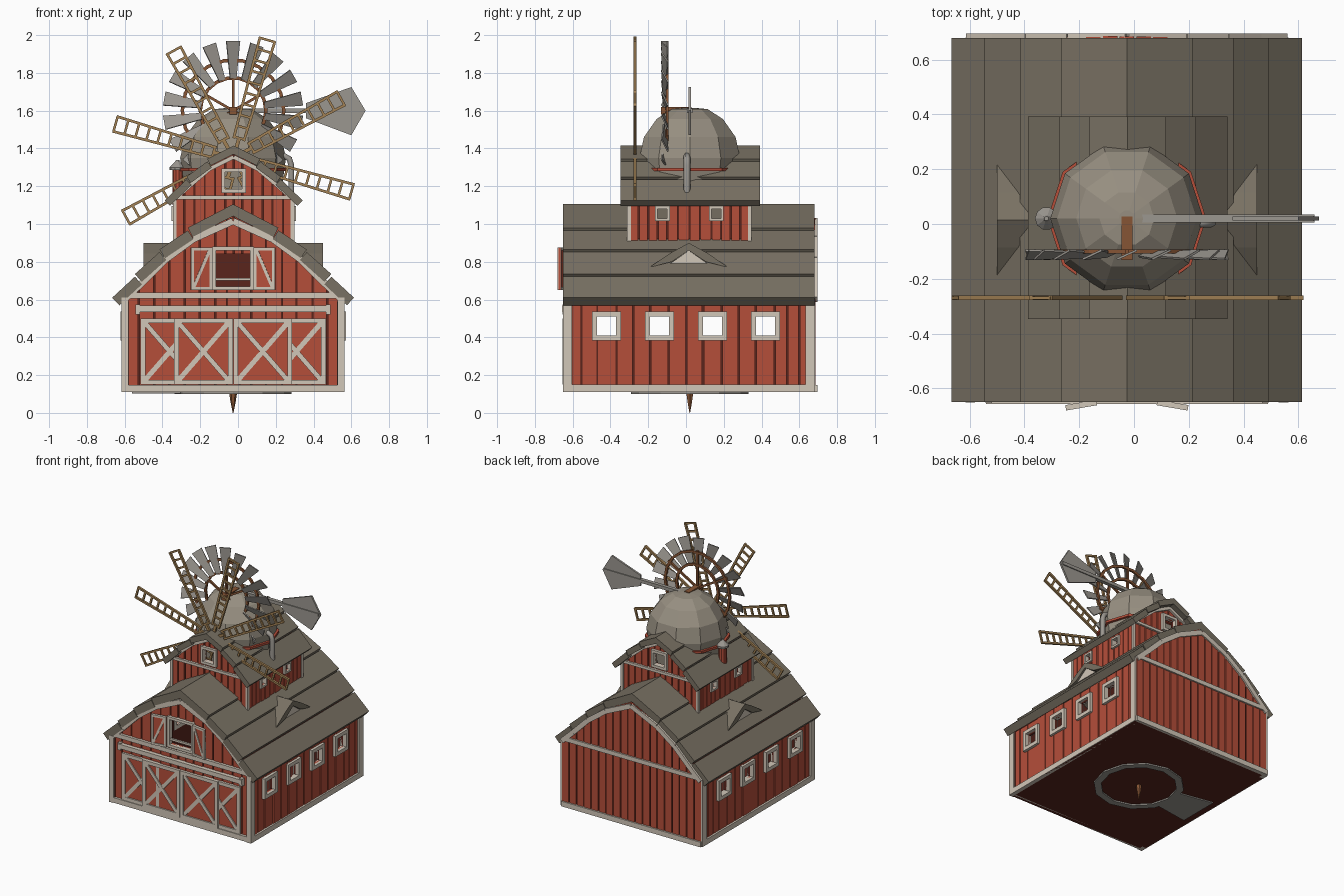
import bpy, bmesh, random
from math import pi, sin, cos, radians, tau
from mathutils import Matrix, Vector

if "Cube" in bpy.data.objects:
    bpy.data.objects.remove(bpy.data.objects["Cube"])
random.seed(3)
RED, DARK = (.46, .077, .042), (.10, .018, .012)
WHITE, ROOF = (.64, .57, .48), (.19, .165, .125)
STEEL, DOME = (.33, .31, .28), (.31, .275, .22)
RUST, TAN = (.24, .09, .035), (.36, .22, .09)
parts = {}


def B(name, col):
    if name not in parts:
        parts[name] = (bmesh.new(), col)
    return parts[name][0]


def prism(bm, pts, d0, d1, M):
    """Outline in (u, z), extruded outward (-y) from d0 to d1."""
    n = len(pts)
    v = [bm.verts.new(M @ Vector((u, -d, z))) for d in (d0, d1) for u, z in pts]
    bm.faces.new(v[:n])
    bm.faces.new(v[n:])
    for i in range(n):
        j = (i + 1) % n
        bm.faces.new((v[i], v[j], v[n + j], v[n + i]))


def rect(bm, a, b, z0, z1, d0, d1, M):
    prism(bm, [(a, z0), (b, z0), (b, z1), (a, z1)], d0, d1, M)


def bar(bm, p, q, w, d0, d1, M):
    p, q = Vector(p), Vector(q)
    t = (q - p).normalized()
    n = Vector((-t.y, t.x)) * w / 2
    prism(bm, [p - n, q - n, q + n, p + n], d0, d1, M)


def frame(bm, a, b, z0, z1, w, d0, d1, M):
    rect(bm, a - w, b + w, z1, z1 + w, d0, d1, M)
    rect(bm, a - w, b + w, z0 - w, z0, d0, d1, M)
    rect(bm, a - w, a, z0, z1, d0, d1, M)
    rect(bm, b, b + w, z0, z1, d0, d1, M)


def lathe(bm, prof, n, M, loop=False):
    rings = [[bm.verts.new(M @ Vector((r * cos(tau * i / n), r * sin(tau * i / n), z)))
              for i in range(n)] for r, z in prof]
    pairs = list(zip(rings, rings[1:])) + ([(rings[-1], rings[0])] if loop else [])
    for a, b in pairs:
        for i in range(n):
            j = (i + 1) % n
            bm.faces.new((a[i], a[j], b[j], b[i]))
    if not loop:
        bm.faces.new(rings[0])
        bm.faces.new(rings[-1])


def interp(prof, u):
    u = abs(u)
    for (x0, z0), (x1, z1) in zip(prof, prof[1:]):
        if u <= x1:
            return z0 + (z1 - z0) * (u - x0) / (x1 - x0)
    return prof[-1][1]


def wall(name, M, h, z0, top, wins, d, step=.075):
    """Boarded wall in columns, split around the window openings."""
    boards, back = B(name + "_boards", RED), B(name + "_backing", DARK)
    spans, cur = [], -h
    for w in sorted(wins):
        spans += [(cur, w[0], None), (w[0], w[1], w)]
        cur = w[1]
    for a, b, w in spans + [(cur, h, None)]:
        n = max(1, round((b - a) / step))
        for i in range(n):
            l, r = a + (b - a) * i / n, a + (b - a) * (i + 1) / n
            dj = d - random.uniform(0, .005)
            for lo, hi in ([(z0, w[2]), (w[3], None)] if w else [(z0, None)]):
                for bm, g, e0, e1 in ((back, 0, d - .03, d - .012), (boards, .004, d - .015, dj)):
                    tl, tr = (hi, hi) if hi else (top(l + g), top(r - g))
                    prism(bm, [(l + g, lo), (r - g, lo), (r - g, tr), (l + g, tl)], e0, e1, M)


def roof(name, prof, th, d0, d1, M):
    bm = B(name, ROOF)
    for s in (1, -1):
        for i, (a, b) in enumerate(zip(prof, prof[1:])):
            p, q = Vector((a[0], a[1] - (.014 if i else 0))), Vector(b)
            t = (q - p).normalized()
            n = Vector((t.y, -t.x)) * th
            pts = [p, q, q + n, p + n if i else Vector((0, p.y - th * 1.15))]
            prism(bm, [(s * v.x, v.y) for v in pts], d0, d1, M)


def arch(bm, prof, w, d0, d1, M):
    for s in (1, -1):
        for a, b in zip(prof, prof[1:]):
            bar(bm, (s * a[0], a[1]), (s * b[0], b[1]), w, d0, d1, M)


def facing(c, deg):
    return Matrix.Translation((c[0], c[1], 0)) @ Matrix.Rotation(radians(deg), 4, 'Z')


# Main barn
C = (-.026, .015)
F, R, K, L = (facing(C, a) for a in (0, 90, 180, -90))
P1 = [(0, 1.105), (.24, .98), (.39, .865), (.52, .735), (.64, .61)]
T1 = [(0, 1.015), (.21, .92), (.36, .81), (.48, .69), (.575, .60)]
roof("main_roof", P1, .055, -.665, .665, F)
rect(B("floor", DARK), -.585, .585, .11, .12, -.66, .66, F)
W = "barn_trim"
trim = B(W, WHITE)
wall("front_wall", F, .58, .12, lambda u: interp(P1, u) - .06, [(-.095, .095, .67, .86)], .645)
wall("back_wall", K, .58, .12, lambda u: interp(P1, u) - .06, [], .672, .06)
for M, s in ((R, 1), (L, -1)):
    ws = [(c - .05, c + .05, .41, .51) for c in (s * y - s * .015 for y in (-.42, -.14, .14, .42))]
    wall("side_wall", M, .65, .12, lambda u: .59, ws, .58)
    for w in ws:
        frame(B("side_windows", WHITE), *w, .027, .545, .597, M)
    rect(trim, -.66, .66, .11, .15, .56, .59, M)
    # Small gabled dormer
    prism(B("dormers", ROOF), [(-.21, .77), (-.1, .845), (0, .9), (.1, .845), (.21, .77),
                               (.09, .8), (0, .86), (-.09, .8)], .28, .475, M)
    prism(B("dormer_panels", WHITE), [(-.1, .79), (.1, .79), (0, .86)], .3, .462, M)
for M, e in ((F, .662), (K, .68)):
    arch(trim, T1, .036, e - .03, e, M)
    rect(trim, -.555, .555, .605, .637, e - .03, e, M)
    rect(trim, -.58, .58, .11, .148, e - .03, e, M)
    for s in (-.572, .572):
        rect(trim, s - .018, s + .018, .11, .61, .618, .667, M)

# Sliding doors and their rail
doors, dt = B("door_panels", RED), B("door_braces", WHITE)
for c, d in ((-.335, .648), (.335, .648), (-.157, .658), (.157, .658)):
    a, b = c - .13, c + .13
    rect(doors, a, b, .16, .49, d - .015, d, F)
    frame(dt, a, b, .175, .475, .026, d - .01, d + .01, F)
    bar(dt, (a, .175), (b, .475), .026, d - .005, d + .007, F)
    bar(dt, (a, .475), (b, .175), .026, d - .005, d + .008, F)
rect(dt, -.515, .515, .535, .568, .64, .672, F)
for s in (-.505, .505):
    rect(dt, s - .012, s + .012, .52, .575, .64, .668, F)

# Loft opening with two shutters
frame(B("loft_frame", WHITE), -.09, .09, .67, .86, .02, .63, .665, F)
rect(B("loft_frame", WHITE), -.09, .09, .7, .715, .64, .655, F)
for s in (1, -1):
    M = F @ Matrix.Translation((s * -.11, -.667, 0)) @ Matrix.Rotation(s * .17, 4, 'Z')
    a, b = sorted((0, -s * .115))
    rect(B("shutter_panels", RED), a, b, .65, .875, -.008, .004, M)
    frame(B("shutter_braces", WHITE), a + .016, b - .016, .666, .86, .016, -.01, .01, M)
    bar(B("shutter_braces", WHITE), (-s * .016, .86), (-s * .1, .666), .016, -.005, .009, M)

# Upper barn
P2 = [(0, 1.415), (.14, 1.345), (.25, 1.25), (.365, 1.125)]
T2 = [(0, 1.355), (.13, 1.29), (.23, 1.205), (.315, 1.13)]
U = (-.023, .018)
UF, UR, UK, UL = (facing(U, a) for a in (0, 90, 180, -90))
roof("upper_roof", P2, .04, -.375, .365, UF)
for M in (UF, UK):
    wall("upper_gable", M, .315, .84, lambda u: interp(P2, u) - .045, [(-.045, .045, 1.185, 1.275)], .325, .06)
    frame(B("upper_windows", WHITE), -.045, .045, 1.185, 1.275, .02, .3, .34, M)
    arch(B("upper_trim", WHITE), T2, .022, .31, .337, M)
    rect(B("upper_trim", WHITE), -.325, .325, 1.13, 1.15, .31, .337, M)
    for s in (-.312, .312):
        rect(B("upper_trim", WHITE), s - .01, s + .01, .85, 1.14, .31, .33, M)
for M, s in ((UR, 1), (UL, -1)):
    ws = [(c - .025, c + .025, 1.03, 1.08) for c in (s * -.143, s * .142)]
    wall("upper_side", M, .32, .84, lambda u: 1.13, ws, .318, .06)
    for w in ws:
        frame(B("upper_windows", WHITE), *w, .014, .29, .33, M)

# Faceted dome, red collar
A = Matrix.Translation((-.026, .02, 0))
lathe(B("dome", DOME), [(.25, 1.1), (.262, 1.22), (.28, 1.35), (.255, 1.46), (.185, 1.555), (.1, 1.608), (.03, 1.615)], 10, A)
lathe(B("dome_collar", RED), [(.25, 1.28), (.29, 1.28), (.29, 1.297), (.25, 1.297)], 10, A, True)

# Chimney and cap, spike, ring and plate under the floor
Q = Matrix.Translation((-.32, .02, 0))
lathe(B("chimney", RED), [(.028, 1.1), (.028, 1.29)], 10, Q)
lathe(B("chimney_cap", STEEL), [(.042, 1.285), (.042, 1.3), (.012, 1.33), (.008, 1.34)], 10, Q)
lathe(B("spike", RUST), [(.002, 0), (.014, .06), (.02, .1), (.012, .12)], 6, A)
lathe(B("floor_ring", STEEL), [(.26, .1), (.31, .1), (.31, .112), (.26, .112)], 12, A, True)
prism(B("floor_plate", STEEL), [(-.29, -.1), (-.56, -.14), (-.56, .17), (-.29, .12)], -.112, -.102,
      Matrix(((1, 0, 0, 0), (0, 0, 1, 0), (0, -1, 0, 0), (0, 0, 0, 1))) @ Matrix.Scale(-1, 4, (0, 1, 0)))

# Multi-bladed wind wheel with rings, spokes and shaft
H = Matrix.Translation((-.026, -.112, 1.6))
for i in range(18):
    M = H @ Matrix.Rotation(tau * i / 18, 4, 'Y') @ Matrix.Rotation(radians(24), 4, 'Z')
    prism(B("wheel_blades", STEEL), [(-.018, .17), (.018, .17), (.04, .37), (-.04, .37)], -.004, .004, M)
ring = H @ Matrix.Translation((0, .012, 0)) @ Matrix.Rotation(pi / 2, 4, 'X')
for r in (.165, .26):
    lathe(B("wheel_rings", RUST), [(r, -.007), (r + .018, -.007), (r + .018, .007), (r, .007)], 18, ring, True)
for i in range(6):
    rect(B("wheel_spokes", RUST), -.007, .007, 0, .28, -.018, -.004, H @ Matrix.Rotation(tau * i / 6, 4, 'Y'))
rect(B("wheel_shaft", RUST), -.02, .02, -.02, .02, -.14, .02, H)

# Tail pole and fin
N = Matrix.Translation((0, .02, 0))
rect(B("tail_pole", STEEL), -.02, .66, 1.588, 1.612, -.014, .014, N)
prism(B("tail_fin", STEEL), [(.36, 1.64), (.6, 1.725), (.675, 1.6), (.6, 1.47), (.36, 1.56)], -.007, .007, N)

# Ladder sails
S = Matrix.Translation((-.024, -.27, 1.35))
for k in range(8):
    M = S @ Matrix.Rotation(radians(16 + 45 * k), 4, 'Y')
    sails = B("ladder_sails", TAN)
    for s in (-1, 1):
        bar(sails, (s * .028, .1), (s * .041, .655), .014, -.008, .008, M)
    for j in range(10):
        z = .11 + j * .06
        w = .028 + .013 * (z - .1) / .55
        rect(sails, -w, w, z - .007, z + .006, -.006, .006, M)
    rect(sails, -.01, .01, 0, .11, -.008, .008, M)

# Bake the meshes
mats = {}


def material(col):
    if col not in mats:
        mats[col] = bpy.data.materials.new("paint_%d" % len(mats))
        mats[col].diffuse_color = (*col, 1)
    return mats[col]


for name, (bm, col) in parts.items():
    bmesh.ops.recalc_face_normals(bm, faces=bm.faces)
    me = bpy.data.meshes.new(name)
    bm.to_mesh(me)
    me.materials.append(material(col))
    bpy.context.collection.objects.link(bpy.data.objects.new(name, me))

# Bent vent pipe beside the dome
cu = bpy.data.curves.new("vent_pipe", 'CURVE')
cu.dimensions, cu.bevel_depth, cu.bevel_resolution, cu.use_fill_caps = '3D', .018, 1, True
sp = cu.splines.new('POLY')
path = [(.2, 1.35), (.245, 1.36), (.272, 1.345), (.282, 1.31), (.282, 1.15)]
sp.points.add(len(path) - 1)
for p, (x, z) in zip(sp.points, path):
    p.co = (x, .005, z, 1)
cu.materials.append(material(STEEL))
bpy.context.collection.objects.link(bpy.data.objects.new("vent_pipe", cu))

for m in bpy.data.materials:
    if m.users and not m.is_grease_pencil:
        m.use_nodes = True
        m.node_tree.nodes["Principled BSDF"].inputs["Base Color"].default_value = m.diffuse_color
